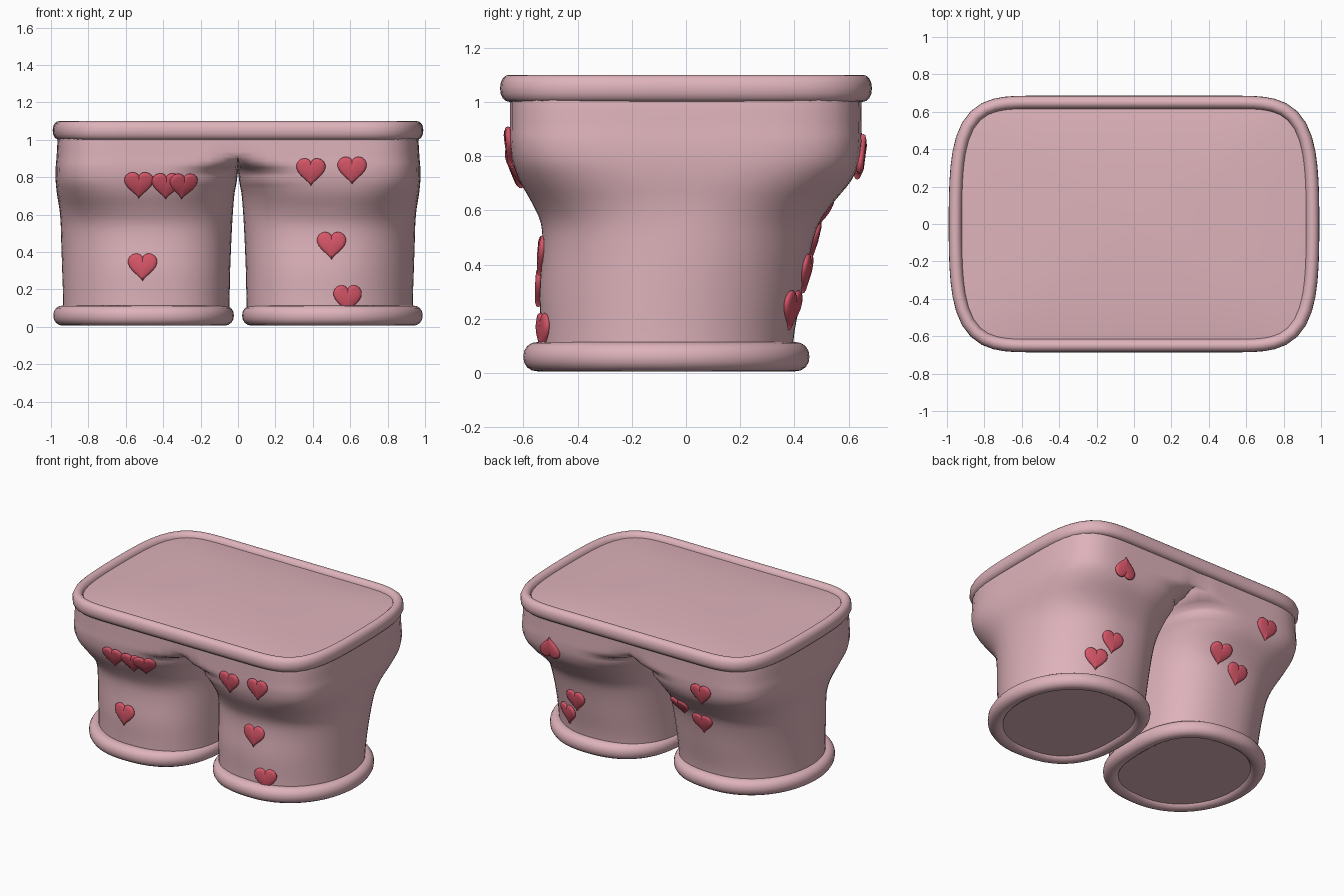
import bpy, bmesh, math
from mathutils import Vector, Matrix

if "Cube" in bpy.data.objects:
    bpy.data.objects.remove(bpy.data.objects["Cube"])

SEG = 64


def material(name, rgb):
    m = bpy.data.materials.new(name)
    m.diffuse_color = (*rgb, 1)
    m.use_nodes = True
    m.node_tree.nodes["Principled BSDF"].inputs["Base Color"].default_value = m.diffuse_color
    return m


PINK = material("dusty pink", (0.735, 0.45, 0.497))
RED = material("heart red", (0.67, 0.092, 0.138))


def finish(name, bm, mat, angle=50):
    bmesh.ops.recalc_face_normals(bm, faces=bm.faces)
    me = bpy.data.meshes.new(name)
    bm.to_mesh(me)
    bm.free()
    ob = bpy.data.objects.new(name, me)
    bpy.context.collection.objects.link(ob)
    me.materials.append(mat)
    bpy.ops.object.select_all(action='DESELECT')
    ob.select_set(True)
    bpy.context.view_layer.objects.active = ob
    bpy.ops.object.shade_smooth_by_angle(angle=math.radians(angle))
    return ob


def unit_round(t, n):
    """Point on a superellipse of exponent n in direction t."""
    c, s = math.cos(t), math.sin(t)
    k = (abs(c) ** n + abs(s) ** n) ** (1 / n)
    return c / k, s / k


def bridge(bm, rings, closed=False):
    pairs = list(zip(rings, rings[1:])) + ([(rings[-1], rings[0])] if closed else [])
    for a, b in pairs:
        for i in range(len(a)):
            j = (i + 1) % len(a)
            bm.faces.new((a[i], a[j], b[j], b[i]))


def catmull(rows, per):
    out = []
    for i in range(len(rows) - 1):
        p = [rows[max(0, min(len(rows) - 1, i + k))] for k in (-1, 0, 1, 2)]
        for s in range(per):
            u = s / per
            out.append([0.5 * (2 * b + (c - a) * u + (2 * a - 5 * b + 4 * c - d) * u * u
                               + (3 * b - a - 3 * c + d) * u ** 3) for a, b, c, d in zip(*p)])
    return out + [list(rows[-1])]


# Body: one half lofted from a D-shaped leg to half of a rounded box, then mirrored
# z, inner x, outer x, front y, back y, outer roundness, inner roundness
ROWS = [
    (0.03, 0.047, 0.935, -0.535, 0.39, 2.05, 2.6),
    (0.15, 0.045, 0.935, -0.535, 0.40, 2.05, 2.6),
    (0.30, 0.042, 0.940, -0.540, 0.43, 2.05, 2.6),
    (0.45, 0.036, 0.945, -0.530, 0.46, 2.15, 2.6),
    (0.55, 0.031, 0.948, -0.535, 0.49, 2.3, 2.6),
    (0.63, 0.026, 0.955, -0.570, 0.545, 2.6, 2.6),
    (0.71, 0.019, 0.968, -0.615, 0.61, 3.2, 2.8),
    (0.78, 0.006, 0.975, -0.640, 0.64, 3.9, 3.3),
    (0.85, 0.000, 0.975, -0.650, 0.648, 4.2, 5),
    (0.91, 0.000, 0.970, -0.650, 0.648, 4.2, 20),
    (0.99, 0.000, 0.965, -0.650, 0.648, 4.2, 60),
    (1.065, 0.000, 0.955, -0.650, 0.650, 4.2, 60),
]
bm = bmesh.new()
rings = []
for z, x0, x1, y0, y1, no, ni in catmull(ROWS, 3):
    ring = []
    for i in range(SEG):
        t = 2 * math.pi * i / SEG
        px, py = unit_round(t, no if math.cos(t) > 0 else max(ni, 2))
        x = (x0 + x1) / 2 + px * (x1 - x0) / 2
        if z > 0.9 and x < 0.03 or x < 0.002:
            x = 0
        ring.append(bm.verts.new((x, (y0 + y1) / 2 + py * (y1 - y0) / 2, z)))
    rings.append(ring)
# domed filling under the waistband
rim = [v.co.copy() for v in rings[-1]]
for scale, z in ((0.85, 1.078), (0.6, 1.089), (0.3, 1.096)):
    rings.append([bm.verts.new((p.x * scale, p.y * scale, z)) for p in rim])
bridge(bm, rings)
bm.faces.new(rings[0])
peak = bm.verts.new((0, 0, 1.098))
for i in range(SEG):
    bm.faces.new((rings[-1][i], rings[-1][(i + 1) % SEG], peak))
bmesh.ops.recalc_face_normals(bm, faces=bm.faces)
seam = [f for f in bm.faces if all(abs(v.co.x) < 1e-4 for v in f.verts)]
bmesh.ops.delete(bm, geom=seam, context='FACES')
half = bm.faces[:] + bm.edges[:] + bm.verts[:]
bmesh.ops.mirror(bm, geom=half, axis='X', merge_dist=0.0005)
body = finish("shorts_body", bm, PINK, 60)


# Rolled edges: an oval section swept along a closed outline
def rolled_edge(name, path, z, half_w, half_h, sides=16):
    bm = bmesh.new()
    loops = []
    n = len(path)
    for i, p in enumerate(path):
        tan = (path[(i + 1) % n] - path[i - 1]).normalized()
        out = Vector((tan.y, -tan.x, 0))
        loop = []
        for k in range(sides):
            a = 2 * math.pi * k / sides
            c, s = unit_round(a, 2.2)
            loop.append(bm.verts.new(p + out * c * half_w + Vector((0, 0, z + s * half_h))))
        loops.append(loop)
    bridge(bm, loops, closed=True)
    return finish(name, bm, PINK)


def outline(cx, cy, rx, ry, n_right, n_left, stretch=0.0, bow=0.0):
    pts = []
    for i in range(SEG):
        t = 2 * math.pi * (i + 0.5) / SEG
        x, y = unit_round(t, n_right if math.cos(t) > 0 else n_left)
        pts.append(Vector((cx + x * (rx - bow * y * y) + math.copysign(stretch, x),
                           cy + y * ry, 0)))
    return pts


rolled_edge("waistband", outline(0, 0, 0.475, 0.65, 4.3, 4.3, 0.48, 0.025), 1.05, 0.036, 0.05)
for side, label in ((-1, "left"), (1, "right")):
    n_right, n_left = (2.05, 2.6) if side > 0 else (2.6, 2.05)
    rolled_edge(label + "_leg_cuff",
                outline(side * 0.505, -0.0725, 0.43, 0.475, n_right, n_left),
                0.06, 0.053, 0.054)


# Hearts: puffed pads laid on the surface
def heart(name, x, z, facing, turn=0.0):
    hit, loc, nor, _ = body.ray_cast(Vector((x, 2 * facing, z)), Vector((0, -facing, 0)))
    if not hit:
        return
    up = (Vector((0, 0, 1)) - nor * nor.z).normalized()
    rot = Matrix((up.cross(nor), up, nor)).transposed().to_4x4()
    mat = Matrix.Translation(loc) @ rot @ Matrix.Rotation(turn, 4, 'Z')
    bm = bmesh.new()
    rings = []
    for scale, h in ((0.85, -0.010), (0.97, -0.003), (1, 0.004), (0.95, 0.011), (0.75, 0.016)):
        ring = []
        for i in range(32):
            t = 2 * math.pi * (i + 0.5) / 32
            hx = 16 * math.sin(t) ** 3
            hy = (13 * math.cos(t) - 3.8 * math.cos(2 * t)
                  - 1.7 * math.cos(3 * t) - 0.6 * math.cos(4 * t) + 2.7)
            ring.append(bm.verts.new(mat @ Vector((hx * 0.0049 * scale, hy * 0.0056 * scale, h))))
        rings.append(ring)
    bridge(bm, rings)
    for ring, h in ((rings[0], -0.012), (rings[-1], 0.019)):
        mid = bm.verts.new(mat @ Vector((0, 0, h)))
        for i in range(32):
            bm.faces.new((ring[i], ring[(i + 1) % 32], mid))
    finish(name, bm, RED, 60)


FRONT = [(-0.53, 0.755), (-0.385, 0.75), (-0.295, 0.75), (0.39, 0.825), (0.61, 0.833),
         (0.5, 0.43), (0.585, 0.145), (-0.51, 0.315)]
BACK = [(0.615, 0.81, math.pi), (0.55, 0.365, 0), (0.645, 0.23, 0),
        (-0.57, 0.785, 0), (-0.31, 0.58, 0), (-0.465, 0.49, 0)]
for i, (x, z) in enumerate(FRONT):
    heart(f"front_heart_{i + 1}", x, z, -1)
for i, (x, z, turn) in enumerate(BACK):
    heart(f"back_heart_{i + 1}", x, z, 1, turn)
